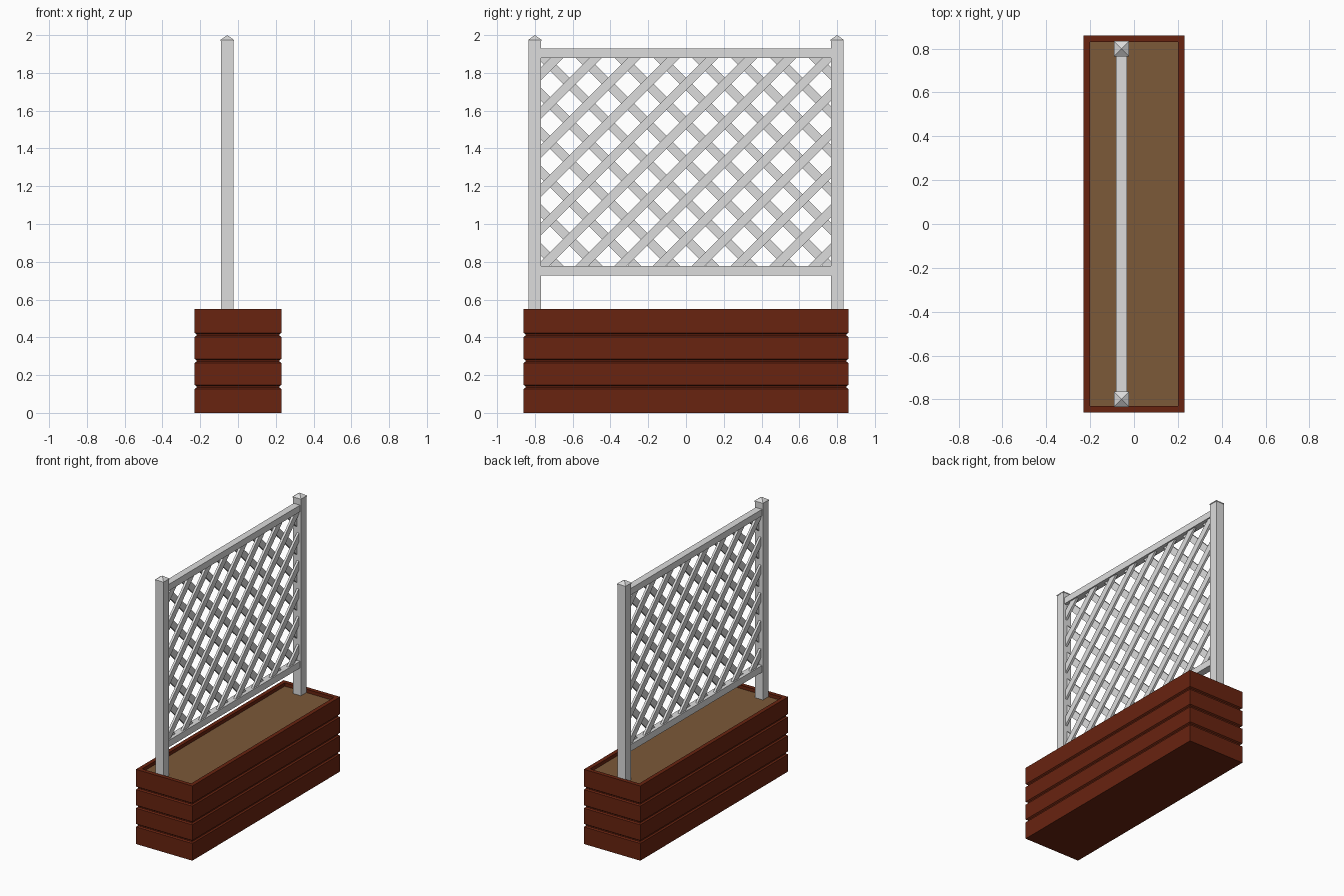
import bpy, bmesh, math
from mathutils import Vector, Matrix

if "Cube" in bpy.data.objects:
    bpy.data.objects.remove(bpy.data.objects["Cube"])


def material(name, rgb):
    m = bpy.data.materials.new(name)
    m.diffuse_color = (*rgb, 1)
    m.use_nodes = True
    m.node_tree.nodes["Principled BSDF"].inputs["Base Color"].default_value = m.diffuse_color
    return m


WOOD = material("red_brown_wood", (0.14, 0.017, 0.005))
SOIL = material("soil_brown", (0.20, 0.10, 0.04))
GREY = material("light_grey_paint", (0.72, 0.72, 0.72))


def finish(bm, name, mat):
    bmesh.ops.recalc_face_normals(bm, faces=bm.faces)
    me = bpy.data.meshes.new(name)
    bm.to_mesh(me)
    bm.free()
    ob = bpy.data.objects.new(name, me)
    bpy.context.collection.objects.link(ob)
    me.materials.append(mat)
    return ob


def stacked(name, mat, cx, cy, loops):
    """Closed solid from rectangular loops (half x, half y, z)."""
    bm = bmesh.new()
    rings = []
    for hx, hy, z in loops:
        rings.append([bm.verts.new((cx + sx * hx, cy + sy * hy, z))
                      for sx, sy in ((-1, -1), (1, -1), (1, 1), (-1, 1))])
    for a, b in zip(rings, rings[1:]):
        for i in range(4):
            j = (i + 1) % 4
            bm.faces.new((a[i], a[j], b[j], b[i]))
    bm.faces.new(rings[0])
    bm.faces.new(rings[-1])
    bmesh.ops.remove_doubles(bm, verts=bm.verts, dist=0.00001)
    return finish(bm, name, mat)


# planter box: four planks with bevelled grooves, then the open rim
HX, HY, H = 0.23, 0.86, 0.55
loops = [(HX, HY, 0)]
for k in (1, 2, 3):
    z = k * H / 4
    for dz, inset in ((-0.011, 0), (-0.004, 0.01), (0.004, 0.01), (0.011, 0)):
        loops.append((HX - inset, HY - inset, z + dz))
loops += [(HX, HY, H), (HX - 0.03, HY - 0.03, H), (HX - 0.03, HY - 0.03, 0.49)]
stacked("planter_box", WOOD, 0, 0, loops)

# soil
stacked("soil", SOIL, 0, 0, [(HX - 0.03, HY - 0.03, 0.50), (HX - 0.03, HY - 0.03, 0.525)])

# posts with pyramid caps
PX = -0.057
for side, y in (("front", -0.80), ("back", 0.80)):
    stacked(side + "_post", GREY, PX, y, [(0.033, 0.033, 0.51), (0.033, 0.033, 1.968)])
    stacked(side + "_post_cap", GREY, PX, y,
            [(0.035, 0.035, 1.968), (0.035, 0.035, 1.975), (0.0005, 0.0005, 2.0)])

# rails
for name, z0, z1 in (("bottom_rail", 0.728, 0.778), ("top_rail", 1.88, 1.928)):
    stacked(name, GREY, PX, 0, [(0.026, 0.775, z0), (0.026, 0.775, z1)])

# diagonal lattice: two layers, trimmed inside the frame
ZC, STEP, WIDTH, THICK = 1.33, 0.2055, 0.048, 0.016
for name, x, angle in (("rising_slats", PX + THICK / 2, 45), ("falling_slats", PX - THICK / 2, -45)):
    bm = bmesh.new()
    for i in range(-6, 7):
        m = (Matrix.Translation((x, i * STEP, ZC)) @ Matrix.Rotation(math.radians(angle), 4, 'X')
             @ Matrix.Diagonal((THICK, 4, WIDTH, 1)))
        bmesh.ops.create_cube(bm, size=1, matrix=m)
    for co, no in (((0, 0.785, 0), (0, 1, 0)), ((0, -0.785, 0), (0, -1, 0)),
                   ((0, 0, 1.90), (0, 0, 1)), ((0, 0, 0.76), (0, 0, -1))):
        cut = bmesh.ops.bisect_plane(bm, geom=bm.verts[:] + bm.edges[:] + bm.faces[:],
                                     plane_co=Vector(co), plane_no=Vector(no), clear_outer=True)
        edges = [e for e in cut["geom_cut"] if isinstance(e, bmesh.types.BMEdge)]
        bmesh.ops.holes_fill(bm, edges=edges, sides=0)
    finish(bm, name, GREY)
